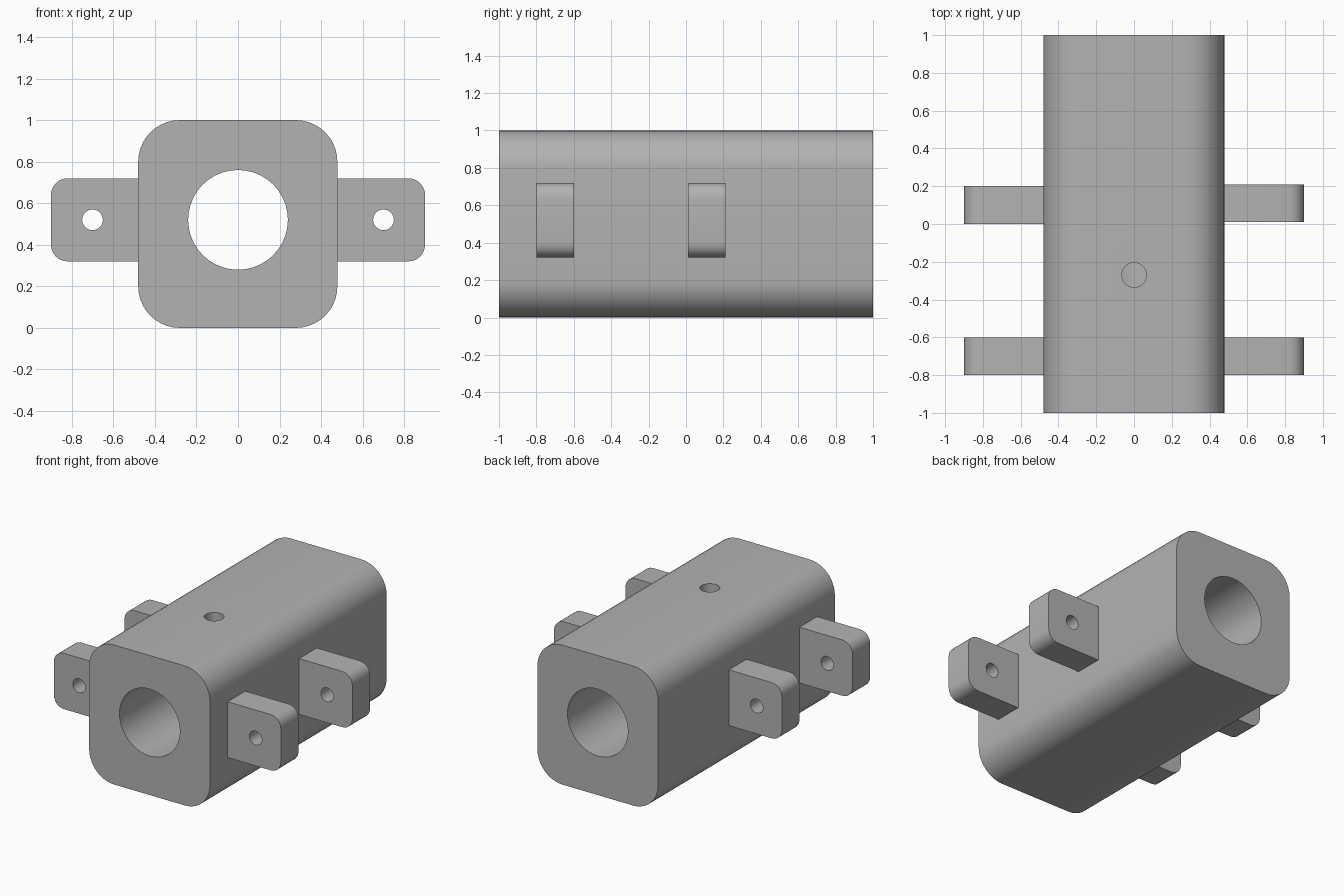
import bpy, bmesh, math
from mathutils import Matrix, Vector

old = bpy.data.objects.get("Cube")
if old:
    bpy.data.objects.remove(old, do_unlink=True)

grey = bpy.data.materials.new("plain grey")
grey.use_nodes = True
COLOUR = (0.45, 0.45, 0.45, 1)
grey.diffuse_color = COLOUR
grey.node_tree.nodes["Principled BSDF"].inputs["Base Color"].default_value = COLOUR

BORE_Z = 0.52


def add_object(name, bm):
    bmesh.ops.recalc_face_normals(bm, faces=bm.faces)
    mesh = bpy.data.meshes.new(name)
    bm.to_mesh(mesh)
    bm.free()
    mesh.materials.append(grey)
    obj = bpy.data.objects.new(name, mesh)
    bpy.context.collection.objects.link(obj)
    return obj


def block(name, x0, x1, z0, z1, y0, y1, corners, radius, steps):
    """Box along y; corners lists the (x sign, z sign) edges to round."""
    bm = bmesh.new()
    bmesh.ops.create_cube(bm, size=1)
    rounded = []
    for e in bm.edges:
        a, b = (v.co for v in e.verts)
        if abs(a.y - b.y) > 0.5 and (a.x > 0, a.z > 0) in corners:
            rounded.append(e)
    bmesh.ops.scale(bm, vec=(x1 - x0, y1 - y0, z1 - z0), verts=bm.verts)
    bmesh.ops.translate(bm, vec=((x0 + x1) / 2, (y0 + y1) / 2, (z0 + z1) / 2), verts=bm.verts)
    bmesh.ops.bevel(bm, geom=rounded, offset=radius, offset_type='OFFSET',
                    segments=steps, profile=0.5, affect='EDGES')
    return add_object(name, bm)


def drill(obj, centre, axis, radius, length, sides):
    """Cut a round hole centred on a point along an axis."""
    bm = bmesh.new()
    turn = Vector(axis).to_track_quat('Z', 'Y').to_matrix().to_4x4()
    bmesh.ops.create_cone(bm, cap_ends=True, segments=sides, radius1=radius, radius2=radius,
                          depth=length, matrix=Matrix.Translation(centre) @ turn)
    cutter = add_object("drill_cutter", bm)
    cutter.hide_render = True
    mod = obj.modifiers.new("hole", 'BOOLEAN')
    mod.operation = 'DIFFERENCE'
    mod.solver = 'EXACT'
    mod.object = cutter
    bpy.context.view_layer.objects.active = obj
    bpy.ops.object.modifier_apply(modifier=mod.name)
    bpy.data.objects.remove(cutter, do_unlink=True)


def smooth(obj):
    bpy.ops.object.select_all(action='DESELECT')
    obj.select_set(True)
    bpy.context.view_layer.objects.active = obj
    bpy.ops.object.shade_smooth_by_angle(angle=math.radians(30))


# Rounded housing with a lengthwise bore and a port in the top
ALL = {(a, b) for a in (True, False) for b in (True, False)}
body = block("housing", -0.48, 0.478, 0, 1, -1, 1, ALL, 0.2, 10)
drill(body, (0, 0, BORE_Z), (0, 1, 0), 0.24, 3, 40)
drill(body, (0, -0.27, 0.85), (0, 0, 1), 0.065, 0.6, 24)
smooth(body)

# Four mounting tabs, rounded on their outer edges, each with a bolt hole
for side, label, back in ((1, "left", 0.01), (-1, "right", 0.0)):
    for place, y in (("front", -0.8), ("rear", back)):
        x0, x1 = sorted((side * 0.46, side * 0.9))
        outer = {(side > 0, True), (side > 0, False)}
        tab = block(f"{place}_{label}_tab", x0, x1, BORE_Z - 0.2, BORE_Z + 0.2,
                    y, y + 0.2, outer, 0.08, 6)
        drill(tab, (side * 0.7, y + 0.1, BORE_Z), (0, 1, 0), 0.05, 0.5, 20)
        smooth(tab)
